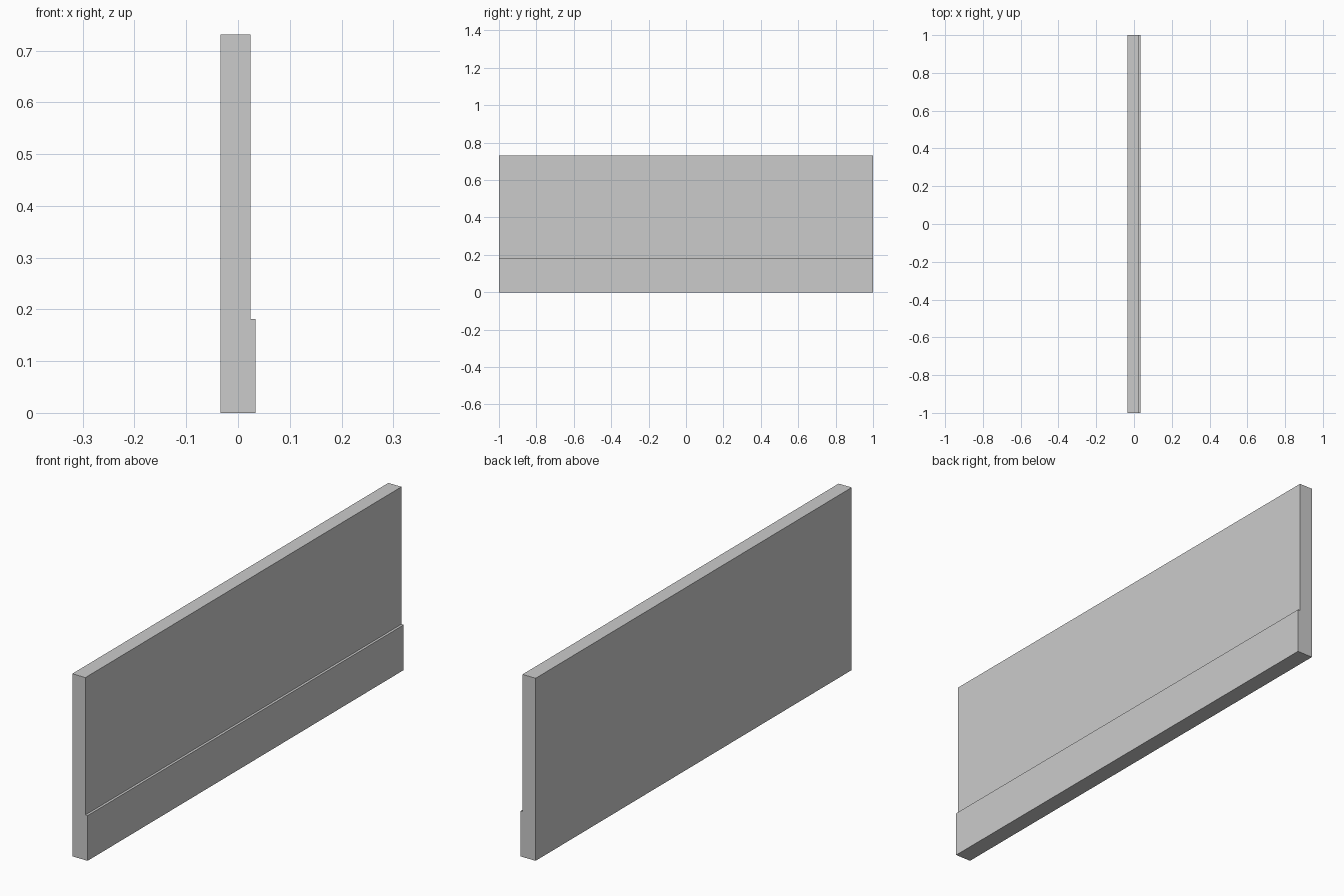
import bpy
import bmesh

if "Cube" in bpy.data.objects:
    bpy.data.objects.remove(bpy.data.objects["Cube"])

HALF_LENGTH = 1.0
# Wall cross-section in x, z: flat back, thicker skirting at the foot
PROFILE = [(-0.034, 0), (0.034, 0), (0.034, 0.181), (0.024, 0.181),
           (0.024, 0.731), (-0.034, 0.731)]

# Wall panel: extrude the profile along y
bm = bmesh.new()
end = bm.faces.new([bm.verts.new((x, -HALF_LENGTH, z)) for x, z in PROFILE])
result = bmesh.ops.extrude_face_region(bm, geom=[end], use_keep_orig=True)
moved = [v for v in result["geom"] if isinstance(v, bmesh.types.BMVert)]
bmesh.ops.translate(bm, verts=moved, vec=(0, 2 * HALF_LENGTH, 0))
bmesh.ops.recalc_face_normals(bm, faces=bm.faces)

mesh = bpy.data.meshes.new("wall_panel")
bm.to_mesh(mesh)
bm.free()
wall = bpy.data.objects.new("wall_panel", mesh)
bpy.context.collection.objects.link(wall)
